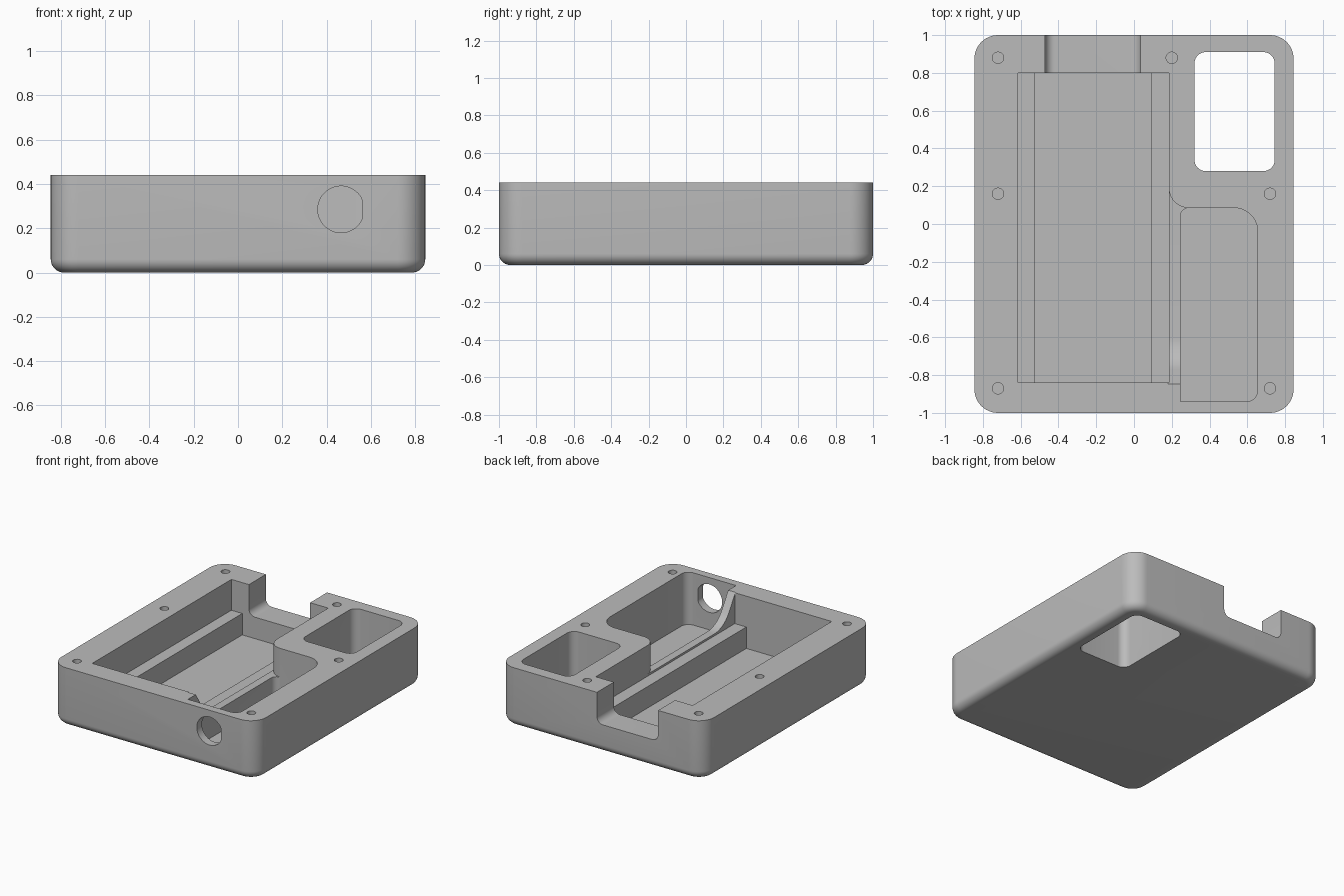
import bpy, bmesh, math

if "Cube" in bpy.data.objects:
    bpy.data.objects.remove(bpy.data.objects["Cube"])

TOP = 0.44
FLOOR = 0.05      # pocket floors
LEDGE = 0.21      # ledges and notch floor
STRIP = 0.225     # top of the low divider


def arc(cx, cy, r, a0, a1, n=10):
    return [(cx + r * math.cos(math.radians(a0 + (a1 - a0) * i / n)),
             cy + r * math.sin(math.radians(a0 + (a1 - a0) * i / n)))
            for i in range(n + 1)]


def rounded(x0, x1, y0, y1, radii, n=10):
    """Outline with corner radii: lower left, lower right, upper right, upper left."""
    corners = [(x0, y0, 1, 1, 180), (x1, y0, -1, 1, 270), (x1, y1, -1, -1, 0), (x0, y1, 1, -1, 90)]
    pts = []
    for (x, y, sx, sy, a), r in zip(corners, radii):
        pts += arc(x + sx * r, y + sy * r, r, a, a + 90, n) if r else [(x, y)]
    return pts


def loft(name, rings):
    bm = bmesh.new()
    loops = [[bm.verts.new(p) for p in ring] for ring in rings]
    n = len(loops[0])
    for a, b in zip(loops, loops[1:]):
        for i in range(n):
            bm.faces.new((a[i], a[(i + 1) % n], b[(i + 1) % n], b[i]))
    bm.faces.new(loops[0][::-1])
    bm.faces.new(loops[-1])
    bmesh.ops.recalc_face_normals(bm, faces=bm.faces)
    mesh = bpy.data.meshes.new(name)
    bm.to_mesh(mesh)
    bm.free()
    ob = bpy.data.objects.new(name, mesh)
    bpy.context.collection.objects.link(ob)
    return ob


def prism(name, pts, lo, hi, axis='z'):
    place = {'x': lambda u, v, t: (t, u, v),
             'y': lambda u, v, t: (u, t, v),
             'z': lambda u, v, t: (u, v, t)}[axis]
    return loft(name, [[place(u, v, t) for u, v in pts] for t in (lo, hi)])


# Outer block with rounded corners and a filleted bottom edge
R, F = 0.125, 0.06
levels = [(F * (1 - math.cos(a)), F * (1 - math.sin(a)))
          for a in [math.pi / 2 * i / 8 for i in range(9)]][::-1]
levels.append((0, TOP))
rings = []
for inset, z in levels:
    outline = rounded(-0.845 + inset, 0.845 - inset, -1 + inset, 1 - inset, [R - inset] * 4, 12)
    rings.append([(x, y, z) for x, y in outline])
body = loft("enclosure_base", rings)

UP = 0.6
cutters = [
    # Main pocket: wide upper part leaves two ledges beside the deep part
    prism("pocket_upper", rounded(-0.615, 0.185, -0.84, 0.80, [0] * 4), LEDGE, UP),
    prism("pocket_deep", rounded(-0.525, 0.09, -0.84, 0.80, [0] * 4), FLOOR, UP),
    # Side pocket
    prism("side_pocket", rounded(0.245, 0.655, -0.94, 0.085, [0, 0.06, 0.125, 0.045]), FLOOR, UP),
    # Through window
    prism("window", rounded(0.32, 0.745, 0.28, 0.91, [0.06] * 4), -0.1, UP),
    # Back notch with rounded bottom corners
    prism("back_notch", rounded(-0.47, 0.035, LEDGE, UP, [0.05, 0.05, 0, 0]), 0.79, 1.1, 'y'),
    # Low divider, sweeping up to the rim at the front
    prism("divider_ramp", [(-0.848, 0.44), (-0.92, 0.565)][:1]
          + arc(-0.60, STRIP + 0.2, 0.2, 210, 270) + [(0.0, STRIP), (0.0, UP), (-0.848, UP)],
          0.18, 0.29, 'x'),
    # Rounded column corner between the two pockets
    prism("column_corner", [(0.18, -0.1), (0.29, -0.1)]
          + arc(0.29, 0.19, 0.105, 270, 180) + [(0.18, 0.19)], STRIP, UP),
    # D-shaped hole in the front wall
    prism("front_hole", [(min(x, 0.56), z) for x, z in arc(0.465, 0.285, 0.105, 0, 360, 48)[:-1]],
          -1.1, -0.9, 'y'),
]
# Blind screw holes
for x, y in [(-0.72, 0.88), (0.2, 0.88), (-0.72, 0.16), (0.72, 0.16), (-0.72, -0.87), (0.72, -0.87)]:
    cutters.append(prism("screw_hole", arc(x, y, 0.03, 0, 360, 24)[:-1], 0.2, UP))

bpy.context.view_layer.objects.active = body
body.select_set(True)
for c in cutters:
    c.hide_render = True
    mod = body.modifiers.new(c.name, 'BOOLEAN')
    mod.operation, mod.solver, mod.object = 'DIFFERENCE', 'EXACT', c
    bpy.ops.object.modifier_apply(modifier=mod.name)
    bpy.data.objects.remove(c)

# Single grey plastic
mat = bpy.data.materials.new("grey_plastic")
mat.diffuse_color = (0.5, 0.5, 0.5, 1)
mat.use_nodes = True
mat.node_tree.nodes["Principled BSDF"].inputs["Base Color"].default_value = mat.diffuse_color
body.data.materials.clear()
body.data.materials.append(mat)
for p in body.data.polygons:
    p.material_index = 0
bpy.ops.object.shade_smooth_by_angle(angle=math.radians(30))
